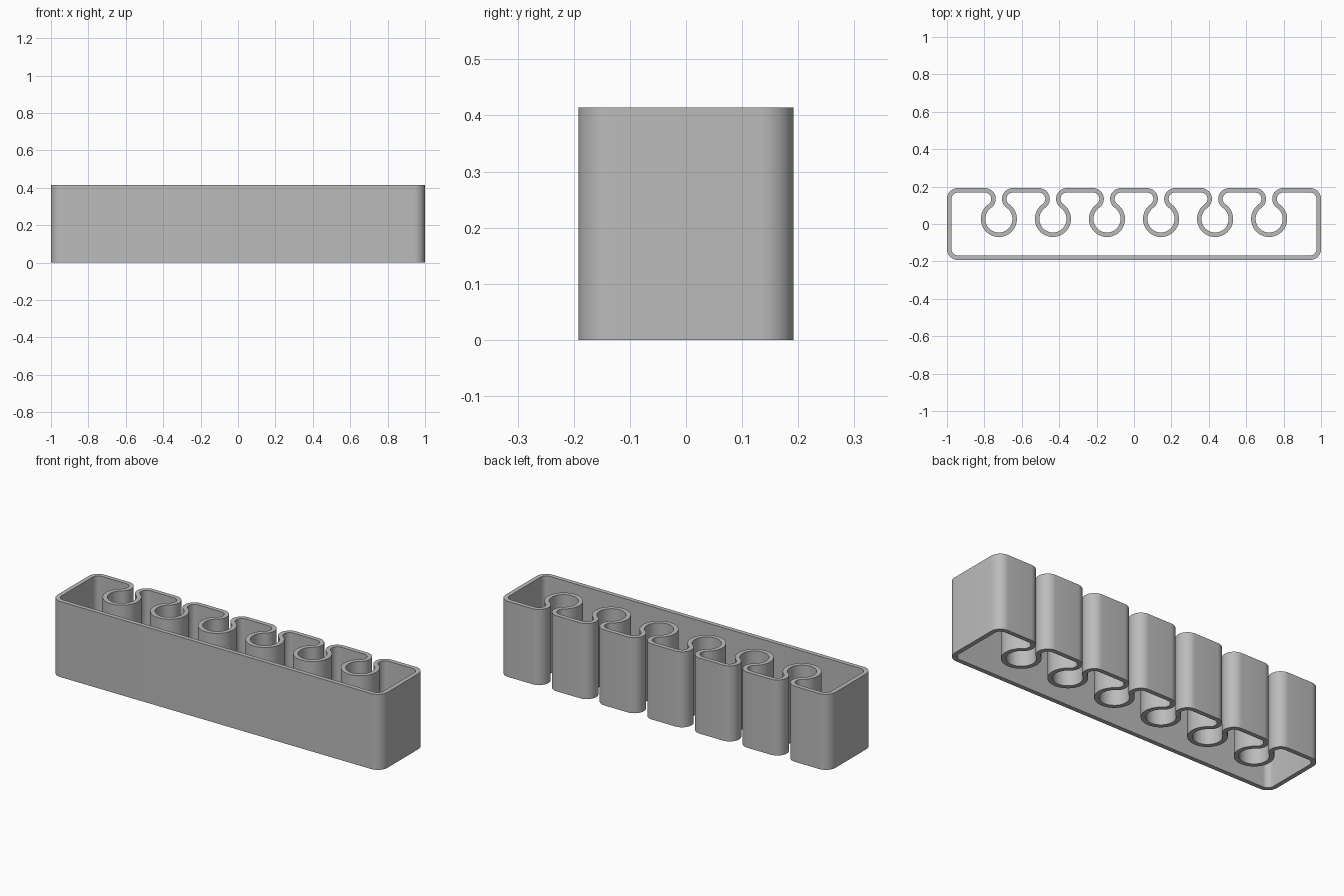
import bpy, bmesh
from math import sin, cos, radians, atan2, sqrt, degrees

cube = bpy.data.objects.get("Cube")
if cube:
    bpy.data.objects.remove(cube, do_unlink=True)

# Main sizes
HALF_X, HALF_Y, HEIGHT = 1.0, 0.192, 0.414
WALL = 0.024
ROUND = 0.058                       # corners and slot lips
HOLE, HOLE_Y = 0.0725, 0.027        # round clip pockets
PITCH, COUNT = 0.289, 6

# Lip arcs sit where they flow tangentially into the pocket circle
LIP_Y = HALF_Y - ROUND
RISE = LIP_Y - HOLE_Y
LIP_X = sqrt((HOLE + ROUND) ** 2 - RISE ** 2)
MEET = degrees(atan2(RISE, LIP_X))


def arc(cx, cy, r, start, end, steps):
    angles = [radians(start + (end - start) * i / steps) for i in range(steps + 1)]
    return [(cx + r * cos(a), cy + r * sin(a)) for a in angles]


def outline(inset):
    """Closed counter-clockwise outline, moved inwards by inset."""
    r = ROUND - inset
    cx, cy = HALF_X - ROUND, HALF_Y - ROUND
    pts = arc(-cx, -cy, r, 180, 270, 10)
    pts += arc(cx, -cy, r, 270, 360, 10)
    pts += arc(cx, cy, r, 0, 90, 10)
    for i in reversed(range(COUNT)):
        x = (i - (COUNT - 1) / 2) * PITCH
        pts += arc(x + LIP_X, LIP_Y, r, 90, 180 + MEET, 16)
        pts += arc(x, HOLE_Y, HOLE + inset, MEET, -180 - MEET, 40)[1:-1]
        pts += arc(x - LIP_X, LIP_Y, r, -MEET, 90, 16)
    return pts + arc(-cx, cy, r, 90, 180, 10)


# One continuous wall, open at top and bottom
bm = bmesh.new()


def ring(inset, z):
    return [bm.verts.new((x, y, z)) for x, y in outline(inset)]


loops = [ring(0, 0), ring(0, HEIGHT), ring(WALL, HEIGHT), ring(WALL, 0)]
for k, a in enumerate(loops):
    b = loops[(k + 1) % 4]
    for i in range(len(a)):
        j = (i + 1) % len(a)
        bm.faces.new((a[i], a[j], b[j], b[i]))
bmesh.ops.recalc_face_normals(bm, faces=bm.faces)

mesh = bpy.data.meshes.new("clip_rack_wall")
bm.to_mesh(mesh)
bm.free()
rack = bpy.data.objects.new("clip_rack_wall", mesh)
bpy.context.collection.objects.link(rack)

# Plain grey
grey = bpy.data.materials.new("plain_grey")
grey.use_nodes = True
colour = (0.5, 0.5, 0.5, 1)
grey.diffuse_color = colour
grey.node_tree.nodes["Principled BSDF"].inputs["Base Color"].default_value = colour
mesh.materials.append(grey)

bpy.ops.object.select_all(action='DESELECT')
rack.select_set(True)
bpy.context.view_layer.objects.active = rack
bpy.ops.object.shade_smooth_by_angle(angle=radians(30))
